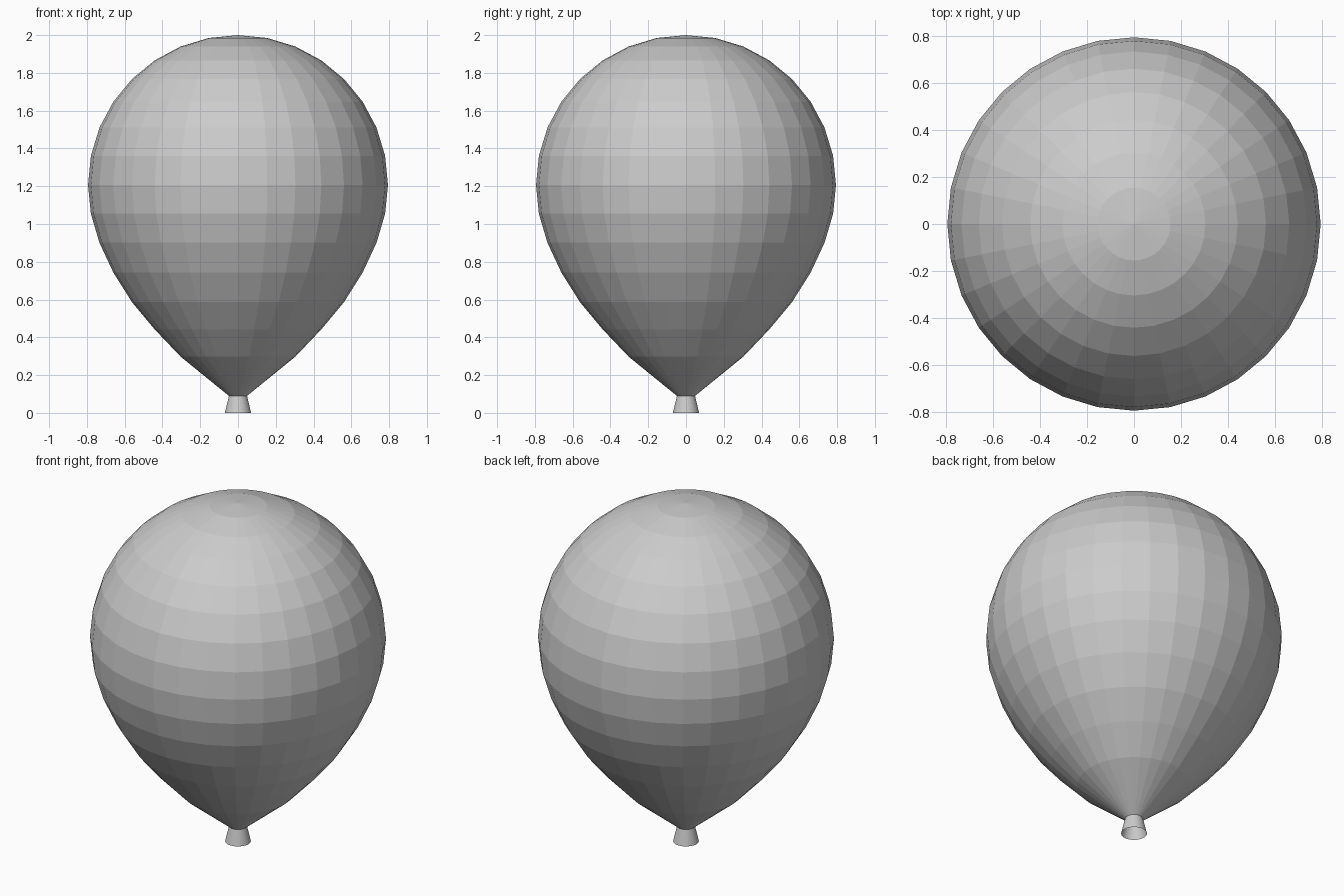
import bpy, bmesh
from math import sin, cos, pi

if "Cube" in bpy.data.objects:
    bpy.data.objects.remove(bpy.data.objects["Cube"])

SIDES = 32
R, CZ = 0.794, 1.206

# Profile (radius, height): round dome, then tapering belly
upper = [(R * sin(i * pi / 16), CZ + R * cos(i * pi / 16)) for i in range(1, 9)]
lower = [(0.779, 1.055), (0.734, 0.902), (0.66, 0.743), (0.561, 0.586),
         (0.441, 0.442), (0.304, 0.298), (0.048, 0.09)]
# Open flared mouth
mouth = [(0.069, 0.003), (0.069, 0.0)]


def lathe(name, profile, top=None):
    bm = bmesh.new()
    rings = [[bm.verts.new((r * cos(2 * pi * k / SIDES), r * sin(2 * pi * k / SIDES), z))
              for k in range(SIDES)] for r, z in profile]
    if top is not None:
        tip = bm.verts.new((0, 0, top))
        for k in range(SIDES):
            bm.faces.new((tip, rings[0][k], rings[0][(k + 1) % SIDES]))
    for a, b in zip(rings, rings[1:]):
        for k in range(SIDES):
            j = (k + 1) % SIDES
            bm.faces.new((a[k], b[k], b[j], a[j]))
    bmesh.ops.recalc_face_normals(bm, faces=bm.faces)
    mesh = bpy.data.meshes.new(name)
    bm.to_mesh(mesh)
    bm.free()
    obj = bpy.data.objects.new(name, mesh)
    bpy.context.collection.objects.link(obj)
    return obj


# Whole balloon is one flat-shaded skin, open at the mouth
lathe("balloon", upper + lower + mouth[1:], top=CZ + R)
